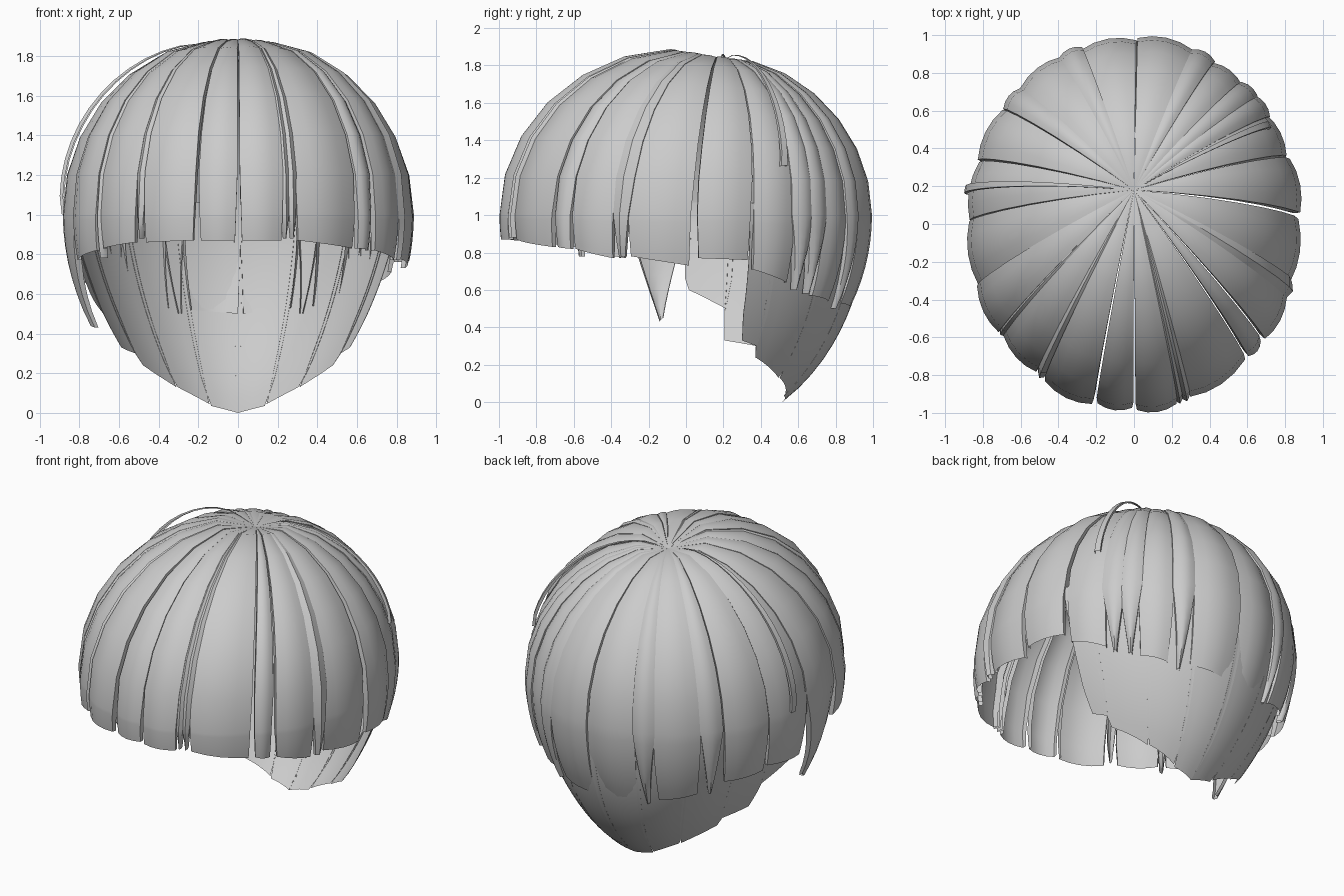
import bpy, bmesh
from math import sin, cos, radians, sqrt, exp, hypot, pi

if "Cube" in bpy.data.objects:
    bpy.data.objects.remove(bpy.data.objects["Cube"])

CROWN_Y = 0.18


def scalp(phi, k, hem, lower):
    """Point on the hair dome. phi: degrees from the front, k: 0 crown, 1 equator, 2 hem."""
    p = radians(phi)
    ex, ey = 0.895 * sin(p), -cos(p)
    if k <= 1:
        s = sin(k * pi / 2)
        x, y = ex * s, CROWN_Y + (ey - CROWN_Y) * s
        r2 = (x / 0.895) ** 2 + y * y
        z = 1 + 0.9 * sqrt(max(0, 1 - r2))
        z -= 0.07 * exp(-hypot(x, y - CROWN_Y) / 0.13)
        return x, y, z
    z = 1 + (hem - 1) * (k - 1)
    r = sqrt(1 - ((1 - z) / (1.18 if lower else 1.05)) ** 2)
    x = ex * r
    if lower:
        x *= 0.78 + 0.22 * z
    return x, ey * r, z


def lock(name, p0, p1, z0, z1, notch=1.12, pad=0.8, tip=0.0, scale=1.0, lower=False,
         k0=0.0, lift=0.0, k1=2.0, bulge=0.02, fold=0.05, cols=4, sweep=1.5):
    """One sheet of hair from crown to hem, with edges folded inward."""
    bm = bmesh.new()
    us = [0] + [i / cols for i in range(cols + 1)] + [1]
    rows = 15
    grid = []
    for j in range(rows):
        q = j / (rows - 1)
        k = k0 + (k1 - k0) * q
        row = []
        for i, u in enumerate(us):
            hem = z0 + (z1 - z0) * u
            zz = scalp((p0 + p1) / 2, k, hem, lower)[2]
            t = min(1, max(0, (notch - zz) / (notch - hem)))
            half = (p1 - p0) / 2
            w = (half + pad) * (1 - t) + half * (1 - tip) * t
            phi = (p0 + p1) / 2 + (2 * u - 1) * w
            # locks fan out from the crown in a slight curve
            if k < 1:
                phi += sweep * sin(radians(phi)) * 3 * (1 - k)
            x, y, z = scalp(phi, k, hem, lower)
            f = 1.005 - bulge * (2 * u - 1) ** 2
            # folded wall, shallower near the hem
            if i in (0, len(us) - 1):
                f -= fold * (1 - .5 * t)
            f = 1 + (scale * f - 1) * min(1, k * 1.5 if not lower else 1)
            if lift:
                f += lift * sin(pi * q) ** 0.6
            x, y = x * f, y * f
            if k <= 1:
                z = 1 + (z - 1) * f
            row.append(bm.verts.new((x, y, z)))
        grid.append(row)
    for a, b in zip(grid, grid[1:]):
        for i in range(len(us) - 1):
            bm.faces.new((a[i], b[i], b[i + 1], a[i + 1]))
    bmesh.ops.remove_doubles(bm, verts=bm.verts, dist=0.0008)
    me = bpy.data.meshes.new(name)
    bm.to_mesh(me)
    bm.free()
    ob = bpy.data.objects.new(name, me)
    bpy.context.collection.objects.link(ob)
    bpy.context.view_layer.objects.active = ob
    ob.select_set(True)
    bpy.ops.object.shade_smooth_by_angle(angle=radians(35))
    ob.select_set(False)


def panels(name, data):
    """A row of neighbouring panels, alternately raised and sunk."""
    for i, d in enumerate(data):
        lock(name, *d, scale=1.0 if i % 2 else .988)


# Fringe: blunt panels (start, end, hem start, hem end, notch height)
panels("fringe_panel", [
    (-52, -37, .83, .86, 1.08), (-32, -15, .86, .87, 1.15), (-12.5, -1, .87, .87, 1.18),
    (1.3, 14.5, .87, .87, 1.27), (20.5, 42, .87, .83, 1.1)])
for a in (-34.5, 16, 18.5):
    lock("fringe_strand", a - .8, a + .8, .88, .88, 1.1, pad=1.1, tip=.5, cols=2, scale=.985)

# Right side panels
panels("right_panel", [
    (44.5, 50, .83, .82, 1.15), (52.5, 66, .82, .77, 1.05), (72, 91, .78, .73, 1.15),
    (94, 110, .77, .76, 1.15), (112.5, 126, .71, .64, 1.1)])
lock("right_strand", 67.5, 71, .77, .78, tip=.4, cols=2, pad=1.5)

# Left side panels and long pointed lock
lock("left_panel", -70, -55, .77, .82, 1.1)
lock("left_pointed_lock", -90, -71.5, .45, .43, 1.0, tip=.93, scale=.99)
lock("left_strand", -55, -52, .78, .78, tip=.6, cols=2, scale=.98)
panels("left_panel", [(-109, -92, .68, .66, 1.05), (-127, -111, .64, .66, 1.0)])

# Back panels with pointed locks between
panels("back_panel", [
    (139.5, 150.5, .57, .54, .85), (160, 178, .53, .5, .8),
    (180, 198, .5, .52, .8), (207, 222.5, .53, .57, .85)])
for a, z in [(129.5, .6), (135.5, .58), (155.2, .5), (202.5, .5), (227.5, .57)]:
    lock("back_pointed_lock", a - 3, a + 3, z, z, 1.0, pad=1.3, tip=.8)

# Nape: under layer, shorter at the sides and longest in the centre
nape = [(91, 104, .60, .50), (105, 119, .33, .30), (120, 139, .24, .13),
        (140, 159, .13, .045), (160, 180, .035, 0)]
for a, b, za, zb in nape:
    opts = dict(notch=min(za, zb) + .16, scale=.965, lower=True, k0=.95, pad=1.3, bulge=0,
                fold=.004, sweep=0)
    if a > 91:  # the right side opens further back than the left
        lock("nape_panel", max(a, 112), b, za, zb, **opts)
    lock("nape_panel", 360 - b, 360 - a, zb, za, **opts)

# Loose strands arching over the top
for a, ks, ke in [(-100, .08, 1.0), (122, .05, .8)]:
    lock("loose_strand", a - .9, a + .9, .8, .8, pad=0.2, lift=.045, k0=ks, k1=ke,
         bulge=.0, fold=.02, cols=2)
